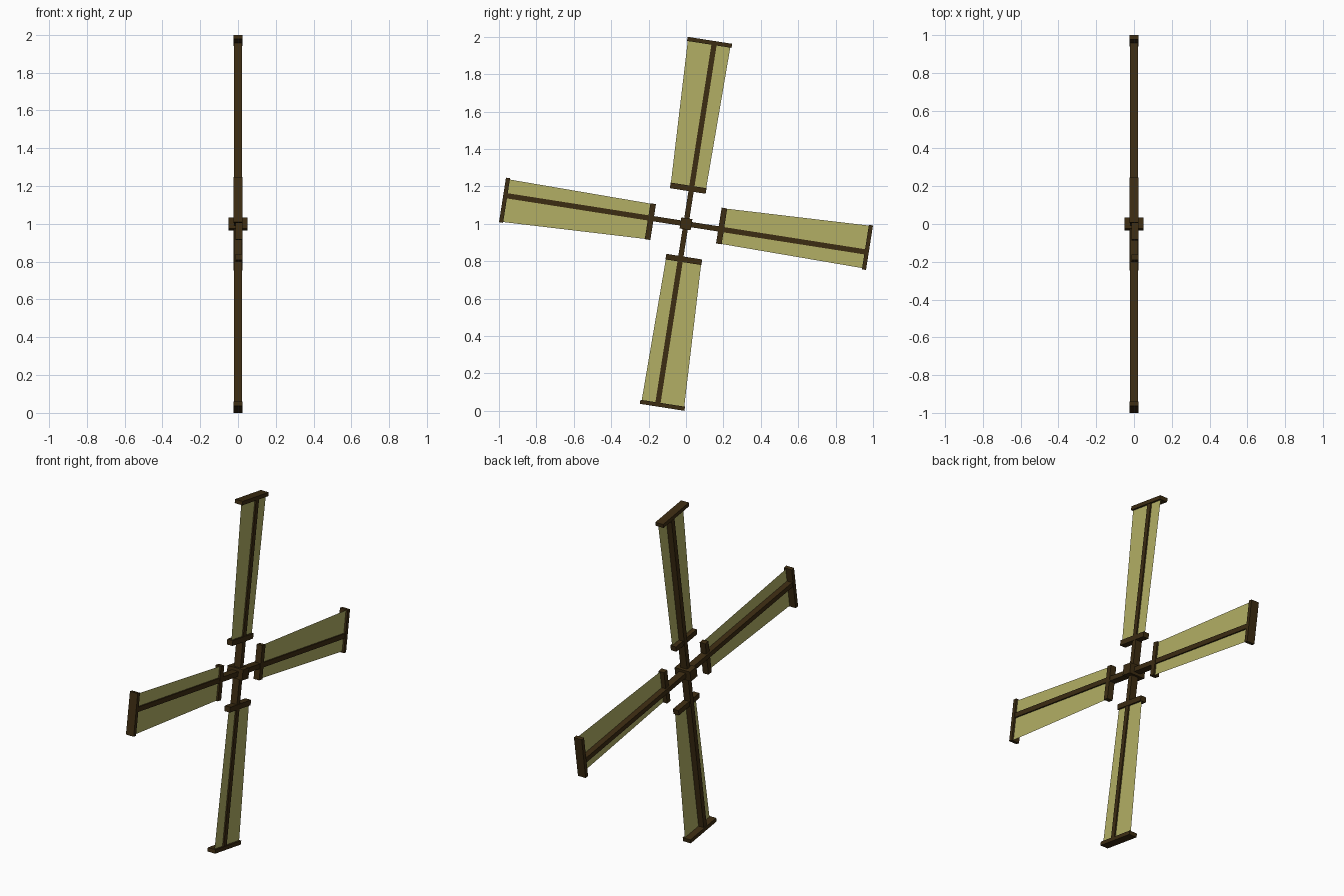
import bpy, bmesh, math
from mathutils import Matrix

if "Cube" in bpy.data.objects:
    bpy.data.objects.remove(bpy.data.objects["Cube"])

TILT = math.radians(8.9)


def material(name, rgb):
    m = bpy.data.materials.new(name)
    m.diffuse_color = (*rgb, 1)
    m.use_nodes = True
    m.node_tree.nodes["Principled BSDF"].inputs["Base Color"].default_value = m.diffuse_color
    return m


wood = material("dark_wood", (0.045, 0.025, 0.006))
cloth = material("sail_cloth", (0.45, 0.43, 0.13))


def finish(name, bm, angle, mat):
    # turn clockwise as seen from +x, and lift to the hub height
    bm.transform(Matrix.Translation((0, 0, 1)) @ Matrix.Rotation(-angle, 4, 'X'))
    mesh = bpy.data.meshes.new(name)
    bm.to_mesh(mesh)
    bm.free()
    mesh.materials.append(mat)
    bpy.context.collection.objects.link(bpy.data.objects.new(name, mesh))


def box(name, x, y, z, angle):
    bm = bmesh.new()
    bmesh.ops.create_cube(bm, size=1)
    for v in bm.verts:
        for i, (lo, hi) in enumerate((x, y, z)):
            v.co[i] = lo if v.co[i] < 0 else hi
    finish(name, bm, angle, mat=wood)


# hub
box("hub", (-0.05, 0.05), (-0.03, 0.03), (-0.03, 0.03), TILT)

# four identical blades
for i in range(4):
    a = TILT + i * math.pi / 2
    box(f"arm_{i}", (-0.02, 0.022), (-0.014, 0.014), (0.02, 0.97), a)
    box(f"inner_bar_{i}", (-0.012, 0.024), (-0.115, 0.079), (0.175, 0.205), a)
    box(f"end_bar_{i}", (-0.025, 0.025), (-0.146, 0.095), (0.967, 0.989), a)
    bm = bmesh.new()
    bm.faces.new([bm.verts.new((0.014, y, z)) for y, z in
                  ((-0.113, 0.19), (0.077, 0.19), (0.088, 0.97), (-0.142, 0.97))])
    finish(f"sail_{i}", bm, a, cloth)
